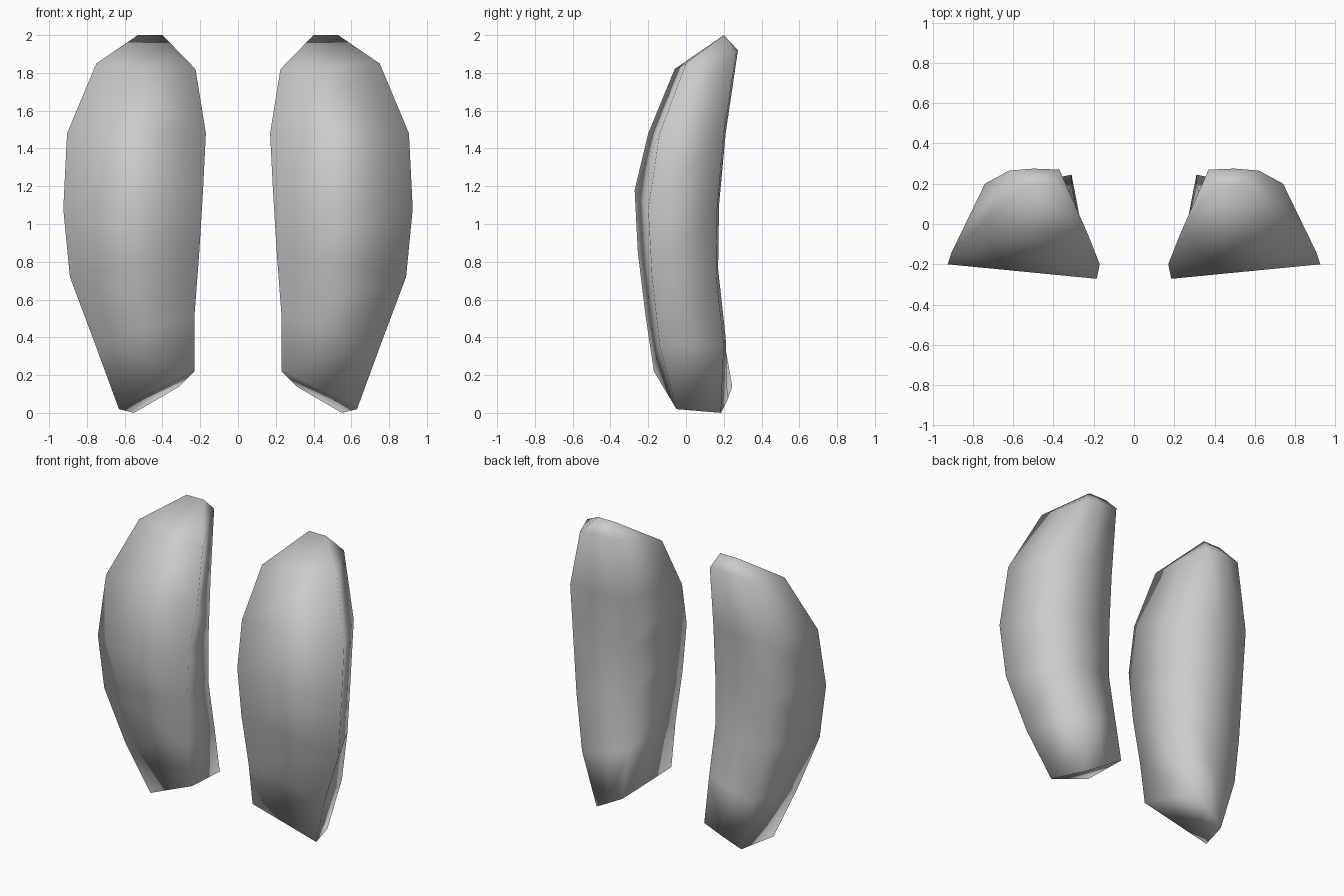
import bpy, bmesh

if "Cube" in bpy.data.objects:
    bpy.data.objects.remove(bpy.data.objects["Cube"])

grey = bpy.data.materials.new("plain_grey")
grey.diffuse_color = (0.6, 0.6, 0.6, 1)
grey.use_nodes = True
grey.node_tree.nodes["Principled BSDF"].inputs["Base Color"].default_value = grey.diffuse_color

# Cross-sections from bottom to top, each running:
# outer front edge, outer back, middle back, inner back, inner front edge
RINGS = [
    [(.63, -.05, .02), (.55, .185, 0), (.43, .22, .07), (.31, .245, .14), (.23, -.17, .22)],
    [(.755, -.14, .36), (.65, .20, .36), (.47, .21, .40), (.31, .19, .45), (.23, -.215, .52)],
    [(.89, -.18, .72), (.72, .16, .72), (.52, .17, .76), (.325, .145, .78), (.205, -.255, .85)],
    [(.925, -.20, 1.08), (.74, .165, 1.08), (.54, .175, 1.10), (.335, .16, 1.12), (.185, -.272, 1.18)],
    [(.905, -.14, 1.48), (.74, .20, 1.48), (.54, .21, 1.48), (.345, .195, 1.48), (.17, -.20, 1.48)],
    [(.75, 0, 1.85), (.62, .265, 1.90), (.50, .275, 1.92), (.37, .27, 1.92), (.225, -.06, 1.82)],
]
# Short ridge closing the top: outer end, inner end
RIDGE = [(.53, .20, 2.0), (.40, .20, 2.0)]


def curved_pad(name, side):
    bm = bmesh.new()
    vert = lambda p: bm.verts.new((p[0] * side, p[1], p[2]))
    rings = [[vert(p) for p in ring] for ring in RINGS]
    # walls
    for low, high in zip(rings, rings[1:]):
        for i in range(5):
            j = (i + 1) % 5
            bm.faces.new((low[i], low[j], high[j], high[i]))
    # sloping base
    bm.faces.new(rings[0][::-1])
    # top closing onto the ridge
    fo, bo, mid, bi, fi = rings[-1]
    ro, ri = [vert(p) for p in RIDGE]
    for face in ((fi, fo, ro, ri), (fo, bo, ro), (bo, mid, ro), (mid, bi, ri, ro), (bi, fi, ri)):
        bm.faces.new(face)
    bmesh.ops.recalc_face_normals(bm, faces=bm.faces[:])
    for face in bm.faces:
        face.smooth = True
    mesh = bpy.data.meshes.new(name)
    bm.to_mesh(mesh)
    bm.free()
    mesh.materials.append(grey)
    obj = bpy.data.objects.new(name, mesh)
    bpy.context.collection.objects.link(obj)


curved_pad("left_pad", -1)
curved_pad("right_pad", 1)
